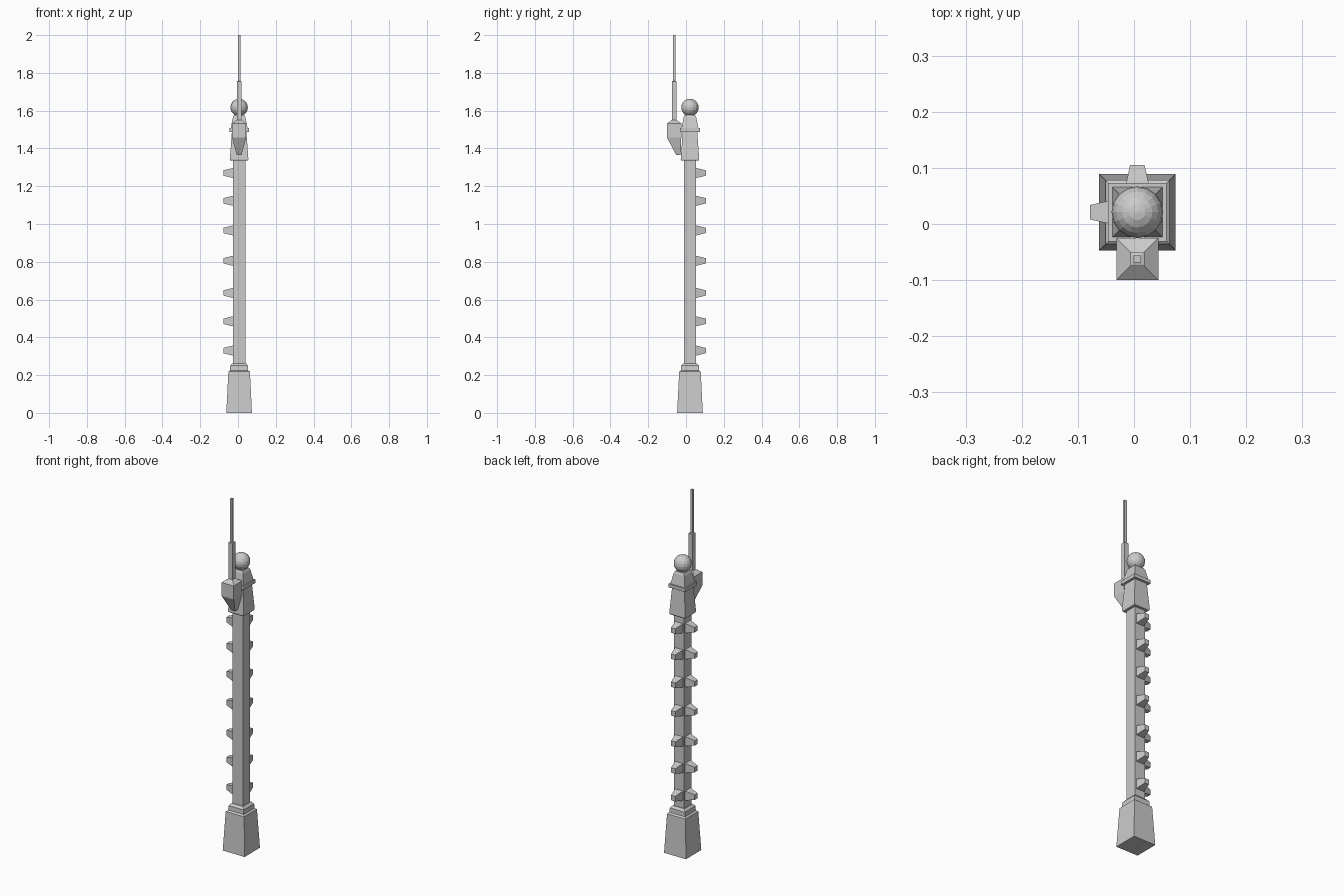
import bpy, bmesh, math
from mathutils import Matrix, Vector

if "Cube" in bpy.data.objects:
    bpy.data.objects.remove(bpy.data.objects["Cube"])

CX, CY = 0.006, 0.021      # pole axis
AX, AY = 0.006, -0.0625    # antenna axis


def square_stack(name, levels, matrix=Matrix()):
    """Loft rectangles; each level is (z, half_x, half_y, y_offset)."""
    bm = bmesh.new()
    rings = []
    for z, hx, hy, oy in levels:
        rings.append([bm.verts.new((sx * hx, sy * hy + oy, z))
                      for sx, sy in ((-1, -1), (1, -1), (1, 1), (-1, 1))])
    for a, b in zip(rings, rings[1:]):
        for i in range(4):
            j = (i + 1) % 4
            bm.faces.new((a[i], a[j], b[j], b[i]))
    bm.faces.new(rings[0][::-1])
    bm.faces.new(rings[-1])
    bm.transform(matrix)
    bmesh.ops.recalc_face_normals(bm, faces=bm.faces)
    mesh = bpy.data.meshes.new(name)
    bm.to_mesh(mesh)
    bm.free()
    obj = bpy.data.objects.new(name, mesh)
    bpy.context.collection.objects.link(obj)
    return obj


def square(levels):
    return [(z, h, h, 0) for z, h in levels]


pole = Matrix.Translation((CX, CY, 0))

# Tapered foot with stepped collar
square_stack("foot", square([(0, .068), (.218, .057), (.225, .048),
                             (.25, .047), (.262, .036)]), pole)

# Shaft
square_stack("shaft", square([(.25, .0325), (1.35, .0325)]), pole)

# Head: lower taper, collar, upper taper
square_stack("head_lower", square([(1.335, .046), (1.342, .049), (1.495, .038)]), pole)
square_stack("head_collar", square([(1.488, .052), (1.507, .052)]), pole)
square_stack("head_upper", square([(1.505, .045), (1.53, .04), (1.565, .033),
                                   (1.577, .027)]), pole)

# Ball on top
bpy.ops.mesh.primitive_uv_sphere_add(segments=16, ring_count=10, radius=.046,
                                     location=(CX, CY, 1.617))
bpy.context.object.name = "ball"

# Pegs up the left and back sides
for i, z in enumerate((.33, .485, .635, .805, .966, 1.123, 1.27)):
    for side, angle in (("back", 0), ("left", math.pi / 2)):
        m = (Matrix.Translation((CX, CY, z)) @ Matrix.Rotation(angle, 4, 'Z')
             @ Matrix.Rotation(-math.pi / 2, 4, 'X'))
        square_stack(f"peg_{side}_{i + 1}",
                     [(.031, .0245, .027, 0), (.084, .013, .014, 0)], m)

# Antenna holder with tapered underside (back face stays upright)
aerial = Matrix.Translation((AX, AY, 0))
square_stack("antenna_holder", [(1.365, .012, .012, .0225), (1.457, .0375, .0375, 0),
                                (1.532, .0375, .0375, 0), (1.551, .0125, .0125, 0)], aerial)

# Two-stage antenna rod
square_stack("antenna_rod", square([(1.545, .0125), (1.755, .0125), (1.757, .0065),
                                    (2.0, .0065)]), aerial)
